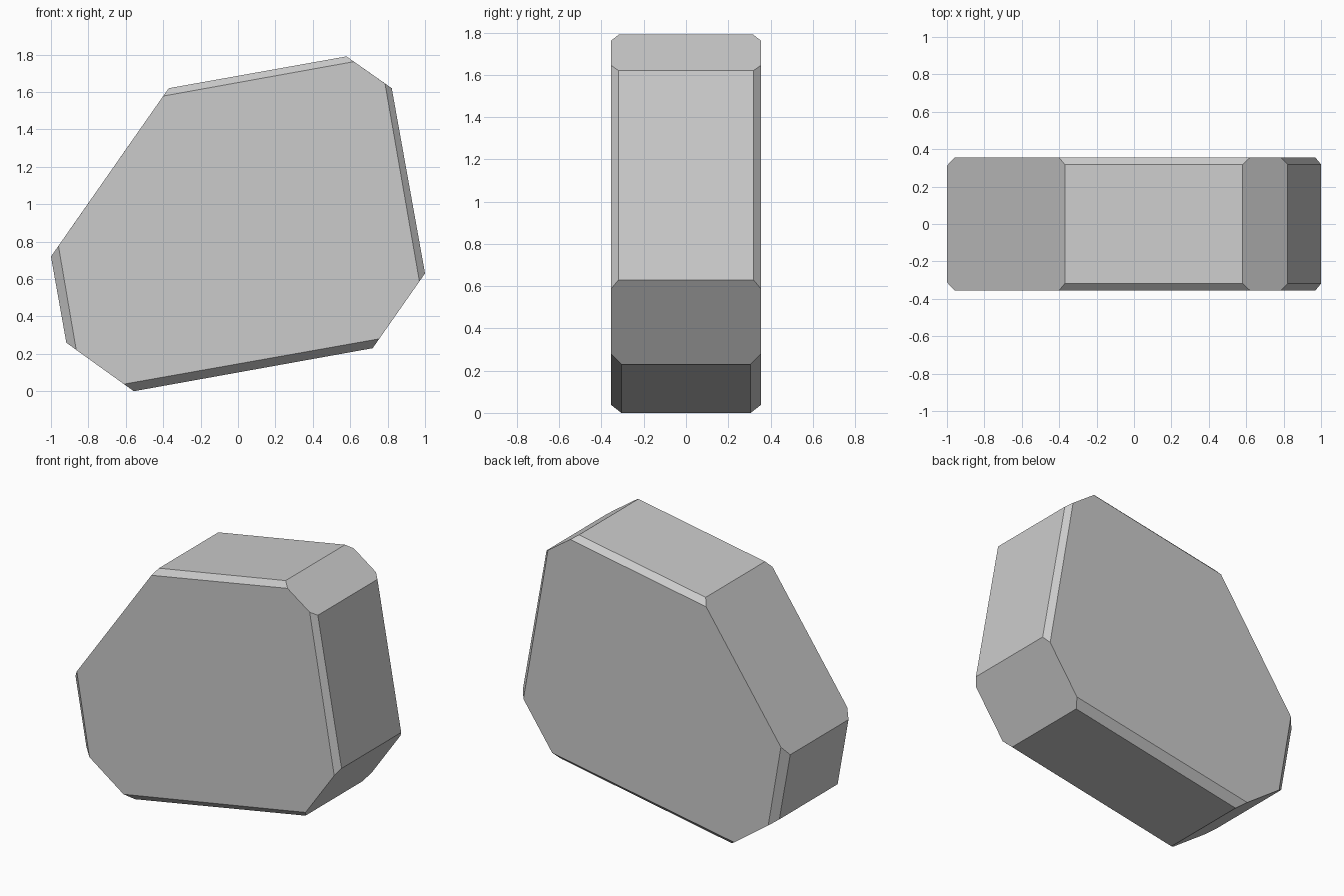
import bpy, bmesh, math

if "Cube" in bpy.data.objects:
    bpy.data.objects.remove(bpy.data.objects["Cube"])

HALF = 0.355  # half depth of the slab

# Four chamfered sides: outer start/end, inner start/end (x, z), outer half depth
sides = [
    ((-0.37, 1.62), (0.58, 1.79), (-0.40, 1.578), (0.62, 1.762), 0.318),    # top
    ((0.822, 1.62), (1.0, 0.63), (0.786, 1.645), (0.97, 0.587), 0.319),     # right
    ((0.72, 0.23), (-0.557, 0.0), (0.755, 0.28), (-0.61, 0.038), 0.306),    # bottom
    ((-0.918, 0.26), (-1.0, 0.72), (-0.865, 0.221), (-0.96, 0.777), 0.312), # left
]

bm = bmesh.new()


def ring(inner, sign):
    verts = []
    for o1, o2, i1, i2, depth in sides:
        for x, z in ((i1, i2) if inner else (o1, o2)):
            verts.append(bm.verts.new((x, sign * (HALF if inner else depth), z)))
    return verts


# Front face, chamfers, side walls, chamfers, back face
rings = [ring(True, -1), ring(False, -1), ring(False, 1), ring(True, 1)]
for a, b in zip(rings, rings[1:]):
    for i in range(8):
        j = (i + 1) % 8
        bm.faces.new((a[i], a[j], b[j], b[i]))
bm.faces.new(rings[0])
bm.faces.new(rings[-1])

# Merge the flat diagonal corner cuts into single faces
bmesh.ops.recalc_face_normals(bm, faces=bm.faces)
bmesh.ops.dissolve_limit(bm, angle_limit=math.radians(4), verts=bm.verts, edges=bm.edges)
bmesh.ops.recalc_face_normals(bm, faces=bm.faces)

mesh = bpy.data.meshes.new("stone_slab")
bm.to_mesh(mesh)
bm.free()
slab = bpy.data.objects.new("stone_slab", mesh)
bpy.context.collection.objects.link(slab)
